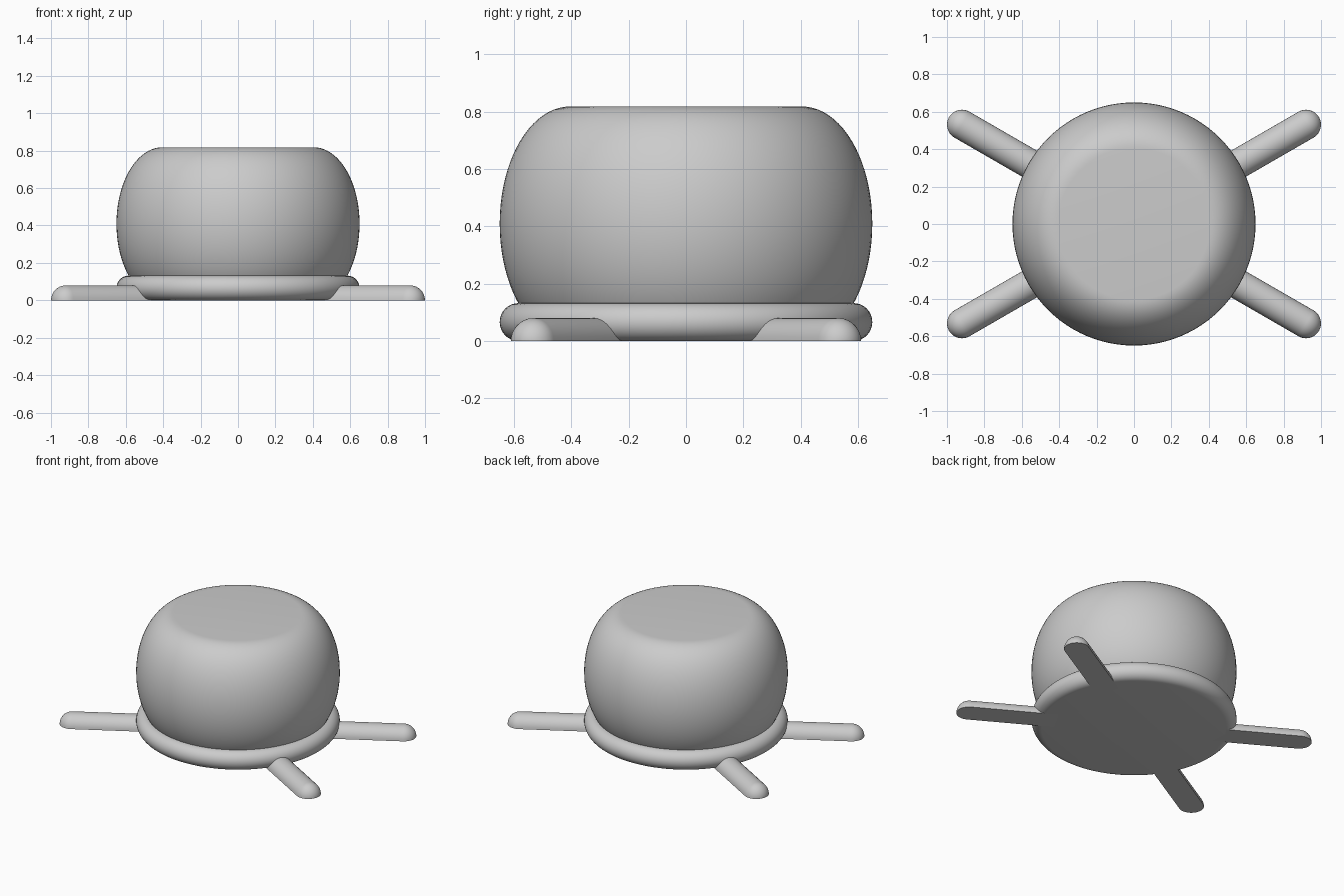
import bpy
import bmesh
from math import sin, cos, pi, sqrt, radians
from mathutils import Matrix

cube = bpy.data.objects.get("Cube")
if cube:
    bpy.data.objects.remove(cube, do_unlink=True)

grey = bpy.data.materials.new("plain_grey")
grey.use_nodes = True
colour = (0.6, 0.6, 0.6, 1)
grey.diffuse_color = colour
grey.node_tree.nodes["Principled BSDF"].inputs["Base Color"].default_value = colour


def finish(bm, name, angle=35):
    bmesh.ops.recalc_face_normals(bm, faces=bm.faces)
    mesh = bpy.data.meshes.new(name)
    bm.to_mesh(mesh)
    bm.free()
    mesh.materials.append(grey)
    obj = bpy.data.objects.new(name, mesh)
    bpy.context.collection.objects.link(obj)
    bpy.ops.object.select_all(action="DESELECT")
    obj.select_set(True)
    bpy.context.view_layer.objects.active = obj
    bpy.ops.object.shade_smooth_by_angle(angle=radians(angle))
    return obj


def rounded_disc(name, flat, bulge, half_height, steps, segments=96):
    """Solid disc with flat caps and a half-ellipse side, standing on z = 0."""
    bm = bmesh.new()
    rings = []
    for i in range(steps + 1):
        a = -pi / 2 + pi * i / steps
        r, z = flat + bulge * cos(a), half_height * (1 + sin(a))
        rings.append([bm.verts.new((r * cos(2 * pi * k / segments),
                                    r * sin(2 * pi * k / segments), z))
                      for k in range(segments)])
    for low, high in zip(rings, rings[1:]):
        for k in range(segments):
            n = (k + 1) % segments
            bm.faces.new((low[k], low[n], high[n], high[k]))
    bm.faces.new(rings[0][::-1])
    bm.faces.new(rings[-1])
    return finish(bm, name)


def leg(name, angle, radius=0.08, inner=0.5, outer=1.062):
    """Half-round bar with a domed outer tip, flat side on the ground."""
    bm = bmesh.new()
    bmesh.ops.create_uvsphere(bm, u_segments=32, v_segments=24, radius=radius,
                              matrix=Matrix.Rotation(pi / 2, 4, "Y"))
    # Stretch the sphere into a capsule by cutting it in half and extruding
    cut = bmesh.ops.bisect_plane(bm, geom=bm.verts[:] + bm.edges[:] + bm.faces[:],
                                 plane_co=(0, 0, 0), plane_no=(1, 0, 0),
                                 clear_inner=True)
    rim = [e for e in cut["geom_cut"] if isinstance(e, bmesh.types.BMEdge)]
    out = bmesh.ops.extrude_edge_only(bm, edges=rim)["geom"]
    bmesh.ops.translate(bm, vec=(inner - outer, 0, 0),
                        verts=[v for v in out if isinstance(v, bmesh.types.BMVert)])
    # Slice off the lower half and close the openings
    bmesh.ops.bisect_plane(bm, geom=bm.verts[:] + bm.edges[:] + bm.faces[:],
                           plane_co=(0, 0, 0), plane_no=(0, 0, 1), clear_inner=True)
    bmesh.ops.remove_doubles(bm, verts=bm.verts, dist=0.0001)
    end = [e for e in bm.edges if e.is_boundary
           and all(v.co.x < inner - outer + 0.001 for v in e.verts)]
    bmesh.ops.contextual_create(bm, geom=end)
    bmesh.ops.holes_fill(bm, edges=[e for e in bm.edges if e.is_boundary])
    bmesh.ops.translate(bm, verts=bm.verts, vec=(outer, 0, 0))
    bmesh.ops.rotate(bm, verts=bm.verts, matrix=Matrix.Rotation(angle, 3, "Z"))
    return finish(bm, name)


# Round body, resting on the same floor as the base
rounded_disc("body", flat=0.405, bulge=0.245, half_height=0.409, steps=40)

# Flat base plate with a rounded rim
rounded_disc("base_plate", flat=0.585, bulge=0.065, half_height=0.066, steps=16)

# Four splayed legs
for label, degrees in (("back_left", 30), ("back_right", 150),
                       ("front_right", 210), ("front_left", 330)):
    leg(label + "_leg", radians(degrees))
